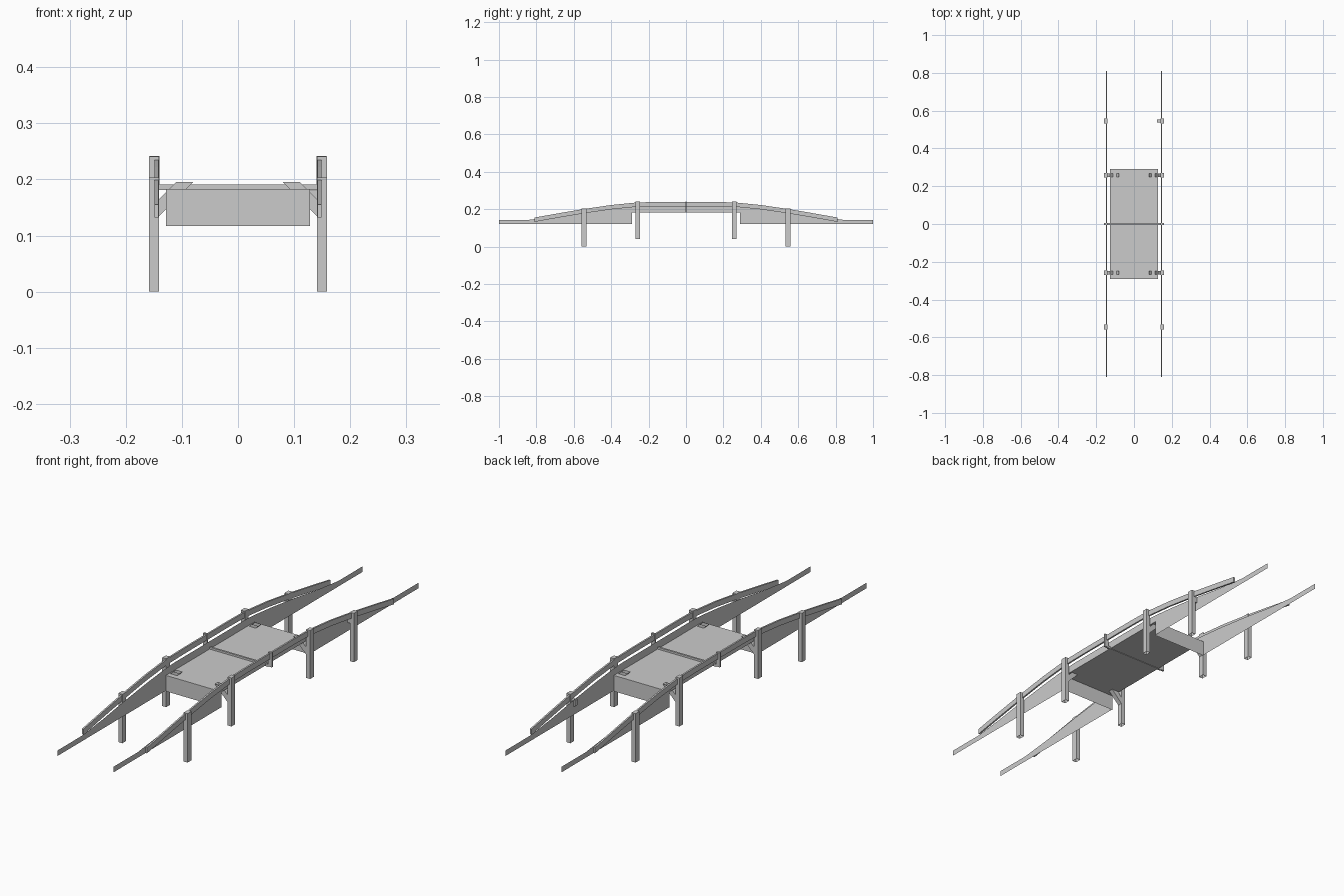
import bpy, bmesh

if "Cube" in bpy.data.objects:
    bpy.data.objects.remove(bpy.data.objects["Cube"])

def make(name, verts, faces):
    me = bpy.data.meshes.new(name)
    me.from_pydata(verts, [], faces)
    bm = bmesh.new()
    bm.from_mesh(me)
    bmesh.ops.recalc_face_normals(bm, faces=bm.faces)
    bm.to_mesh(me)
    bm.free()
    ob = bpy.data.objects.new(name, me)
    bpy.context.collection.objects.link(ob)
    return ob

def box(name, x, y, z, bottom=True):
    v = [(a, b, c) for c in z for a, b in ((x[0], y[0]), (x[1], y[0]), (x[1], y[1]), (x[0], y[1]))]
    f = [(4, 5, 6, 7)] + [(i, (i + 1) % 4, (i + 1) % 4 + 4, i + 4) for i in range(4)]
    if bottom:
        f.append((3, 2, 1, 0))
    return make(name, v, f)

def both_ends(pts):
    # mirror a half profile (y from -1 towards 0) to the other end
    return pts + [(-y, *r) for y, *r in reversed(pts)]

# deck plate with hanging end panels
w, e = 0.128, 0.29
deck = [(-e, 0.117), (-e, 0.183), (e, 0.183), (e, 0.117)]
make("deck", [(x, y, z) for y, z in deck for x in (-w, w)],
     [(2 * i, 2 * i + 1, 2 * i + 3, 2 * i + 2) for i in range(3)])

# expansion strip across the deck centre
box("centre_strip", (-0.142, 0.142), (-0.004, 0.004), (0.181, 0.191))

# half profiles: (y, bottom z, top z)
wall = both_ends([(-1, .12, .143), (-.84, .12, .143), (-.7, .12, .159), (-.55, .12, .182),
                  (-.4, .12, .201), (-e, .12, .212), (-e, .183, .212), (-.24, .183, .215)])
rail = both_ends([(-.81, .132, .155), (-.68, .155, .178), (-.55, .177, .2),
                  (-.4, .199, .222), (-.26, .213, .236), (-.15, .215, .238)])

for s, side in ((-1, "left"), (1, "right")):
    # thin side wall
    make(f"side_wall_{side}", [(s * w, y, z) for y, *zz in wall for z in zz],
         [(2 * i, 2 * i + 2, 2 * i + 3, 2 * i + 1) for i in range(len(wall) - 1)
          if wall[i][0] != wall[i + 1][0]])

    # arched guard rail
    v = []
    for y, lo, hi in rail:
        v += [(s * .142, y, lo), (s * .149, y, lo), (s * .149, y, hi), (s * .142, y, hi)]
    n = len(rail)
    f = [(4 * i + j, 4 * i + (j + 1) % 4, 4 * i + 4 + (j + 1) % 4, 4 * i + 4 + j)
         for i in range(n - 1) for j in range(4)]
    f += [(0, 1, 2, 3), tuple(range(4 * n - 4, 4 * n))]
    make(f"rail_{side}", v, f)

    # splice plate at the middle of the rail
    box(f"splice_plate_{side}", sorted((s * .14, s * .158)), (-.004, .004), (.183, .242))

    for t, end in ((-1, "front"), (1, "back")):
        px = sorted((s * .141, s * .159))
        # posts, open underneath
        box(f"inner_post_{side}_{end}", px, sorted((t * .246, t * .27)), (.04, .241), False)
        box(f"outer_post_{side}_{end}", px, sorted((t * .533, t * .558)), (0, .203), False)
        # diagonal brace, an open tube poking through the deck
        prof = [(.142, .133), (.08, .195), (.11, .195), (.142, .163)]
        v = [(s * x, t * y, z) for y in (.248, .268) for x, z in prof]
        make(f"brace_{side}_{end}", v, [(0, 1, 2, 3), (4, 5, 6, 7), (0, 1, 5, 4), (2, 3, 7, 6)])

# small bracket on one outer post
box("post_bracket", (.123, .142), (.537, .554), (.155, .18))
